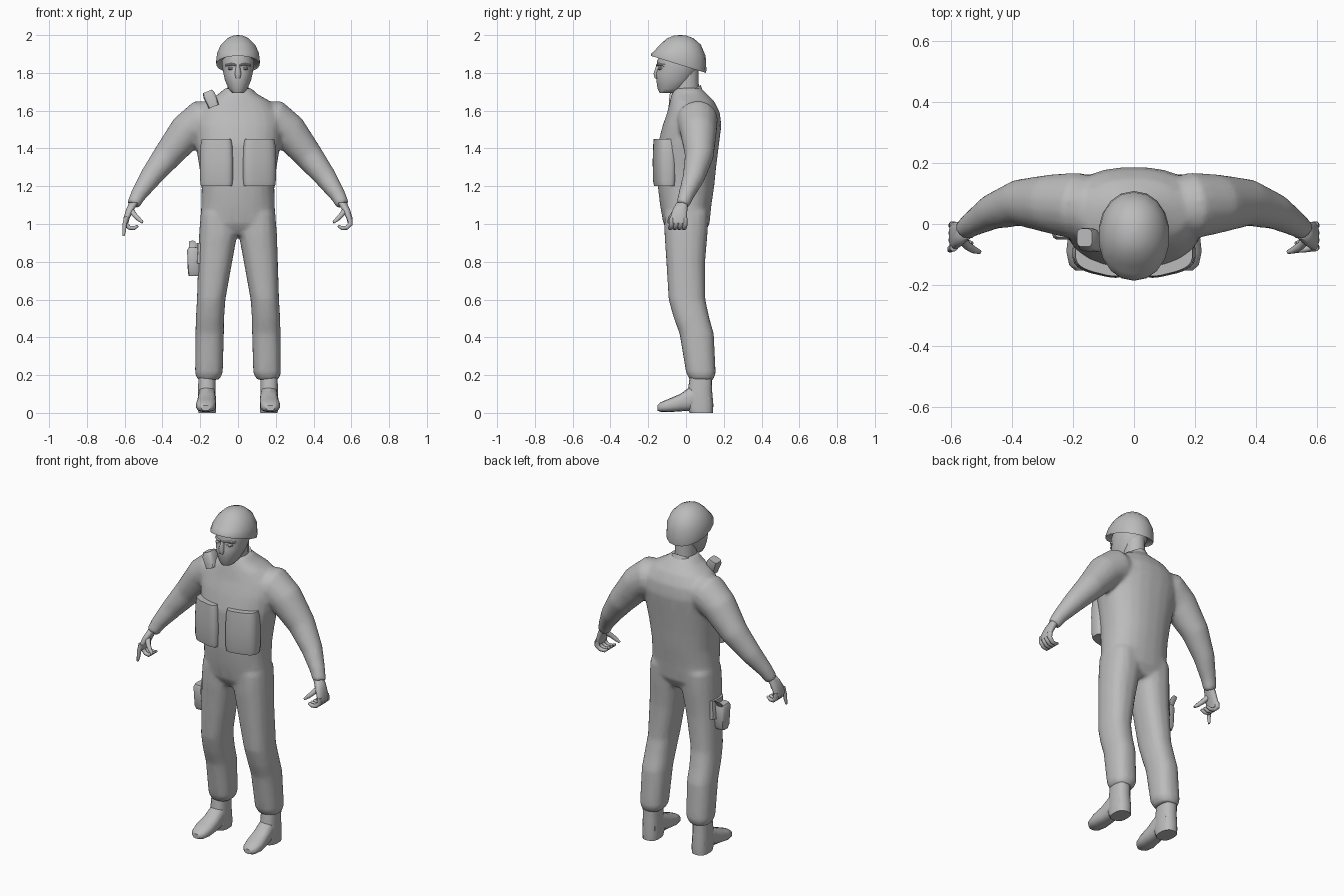
import bpy, bmesh, math
from mathutils import Vector as V

grey = bpy.data.materials.new("plain_grey")
grey.diffuse_color = (0.5, 0.5, 0.5, 1)


def loft(bm, rings, n=16, e=2.0):
    """Skin rings of (center, half axis u, half axis v) with closed ends."""
    rows = []
    for c, u, v in rings:
        row = []
        for i in range(n):
            a = 2 * math.pi * (i + 0.5) / n
            ca, sa = math.cos(a), math.sin(a)
            p = math.copysign(abs(ca) ** (2 / e), ca)
            q = math.copysign(abs(sa) ** (2 / e), sa)
            row.append(bm.verts.new(V(c) + V(u) * p + V(v) * q))
        rows.append(row)
    faces = [bm.faces.new(rows[0][::-1]), bm.faces.new(rows[-1])]
    for a, b in zip(rows, rows[1:]):
        for i in range(n):
            j = (i + 1) % n
            faces.append(bm.faces.new((a[i], a[j], b[j], b[i])))
    bmesh.ops.recalc_face_normals(bm, faces=faces)


def levels(rows):
    """Horizontal rings from (z, x min, x max, y front, y back)."""
    return [(((a + b) / 2, (f + k) / 2, z), ((b - a) / 2, 0, 0), (0, (k - f) / 2, 0))
            for z, a, b, f, k in rows]


def path(points):
    """Rings square to a path of (x, y, z, radius)."""
    out = []
    for i, p in enumerate(points):
        a, b = points[max(i - 1, 0)], points[min(i + 1, len(points) - 1)]
        d = (V(b[:3]) - V(a[:3])).normalized()
        u = d.cross(V((0, 1, 0))).normalized()
        out.append((V(p[:3]), u * p[3], d.cross(u) * p[3]))
    return out


def flip(points, s):
    return [(p[0] * s, *p[1:]) for p in points]


def finish(name, bm, angle=40):
    me = bpy.data.meshes.new(name)
    bm.to_mesh(me)
    bm.free()
    me.materials.append(grey)
    me.shade_smooth()
    me.set_sharp_from_angle(angle=math.radians(angle))
    ob = bpy.data.objects.new(name, me)
    bpy.context.collection.objects.link(ob)
    return ob


def part(name, rings, n=16, e=2.0, angle=40):
    bm = bmesh.new()
    loft(bm, rings, n, e)
    return finish(name, bm, angle)


# Suit: torso, legs and sleeves fused into one skin
suit = bmesh.new()
torso = [(0.94, 0.12, -0.08, 0.09), (1.0, 0.2, -0.12, 0.125), (1.1, 0.195, -0.138, 0.135),
         (1.2, 0.193, -0.15, 0.15), (1.3, 0.205, -0.15, 0.16), (1.42, 0.225, -0.15, 0.175),
         (1.52, 0.235, -0.125, 0.188), (1.59, 0.22, -0.1, 0.18), (1.65, 0.17, -0.085, 0.15),
         (1.69, 0.1, -0.075, 0.11), (1.72, 0.07, -0.06, 0.08)]
loft(suit, levels([(z, -r, r, f, k) for z, r, f, k in torso]), 24, 2.3)
leg = [(1.06, 0.01, 0.198, -0.115, 0.12), (0.95, 0.002, 0.207, -0.115, 0.115),
       (0.8, 0.03, 0.212, -0.105, 0.102), (0.6, 0.066, 0.218, -0.093, 0.103),
       (0.5, 0.073, 0.224, -0.065, 0.125), (0.42, 0.074, 0.226, -0.035, 0.148),
       (0.21, 0.08, 0.228, 0.0, 0.158), (0.175, 0.1, 0.215, 0.02, 0.145)]
arm = [(0.1, 0.05, 1.56, 0.09), (0.19, 0.06, 1.55, 0.11), (0.27, 0.066, 1.49, 0.098),
       (0.375, 0.07, 1.36, 0.077), (0.465, 0.04, 1.245, 0.059), (0.53, 0.0, 1.15, 0.042),
       (0.555, -0.018, 1.1, 0.036)]
for s in (1, -1):
    loft(suit, levels([(z, a * s, b * s, f, k) for z, a, b, f, k in leg]), 16, 2.4)
    loft(suit, path(flip(arm, s)), 16)
body = finish("suit", suit, 180)
m = body.modifiers.new("fuse", 'REMESH')
m.mode, m.voxel_size, m.use_smooth_shade = 'VOXEL', 0.011, True
m = body.modifiers.new("soften", 'SMOOTH')
m.factor, m.iterations = 0.5, 8
m = body.modifiers.new("reduce", 'DECIMATE')
m.ratio = 0.25

# Hands: palm, thumb, curled fingers, one pointing finger on the right
for s, side in ((1, "left"), (-1, "right")):
    bm = bmesh.new()
    loft(bm, [((0.55 * s, -0.02, 1.115), (0.026, 0, 0), (0, 0.03, 0)),
              ((0.572 * s, -0.032, 1.075), (0.022, 0, 0), (0, 0.04, 0)),
              ((0.59 * s, -0.04, 1.03), (0.017, 0, 0), (0, 0.046, 0)),
              ((0.594 * s, -0.04, 1.005), (0.013, 0, 0), (0, 0.043, 0))], 12, 2.5)
    for i in range(4):
        y = -0.076 + 0.024 * i
        pts = [(0.592, y, 1.03, 0.014), (0.595, y, 1.0, 0.014), (0.575, y - 0.004, 0.98, 0.012),
               (0.55, y - 0.008, 0.978, 0.011), (0.53, y - 0.012, 0.99, 0.007)]
        if s < 0 and i == 0:
            pts = [(0.59, y, 1.04, 0.014), (0.6, y - 0.004, 1.0, 0.012),
                   (0.602, y - 0.008, 0.965, 0.01), (0.606, y - 0.01, 0.937, 0.006)]
        loft(bm, path(flip(pts, s)), 8)
    thumb = [(0.568, -0.045, 1.075, 0.016), (0.545, -0.072, 1.045, 0.014),
             (0.525, -0.085, 1.025, 0.012), (0.505, -0.092, 1.008, 0.007)]
    loft(bm, path(flip(thumb, s)), 8)
    finish(side + "_hand", bm, 60)

# Boots: ankle shaft, foot and heel
for s, side in ((1, "left"), (-1, "right")):
    bm = bmesh.new()
    loft(bm, levels([(0.23, 0.12 * s, 0.21 * s, 0.025, 0.14), (0.12, 0.118 * s, 0.212 * s, 0.01, 0.138),
                     (0.04, 0.115 * s, 0.213 * s, 0.0, 0.145), (0.0, 0.117 * s, 0.211 * s, 0.02, 0.142)]), 14, 2.6)
    foot = [(0.12, 0.164, 0.042, 0.01, 0.12), (0.03, 0.164, 0.046, 0.012, 0.145),
            (-0.03, 0.166, 0.05, 0.008, 0.1), (-0.09, 0.17, 0.053, 0.004, 0.075),
            (-0.135, 0.171, 0.042, 0.006, 0.056), (-0.152, 0.171, 0.022, 0.012, 0.04)]
    loft(bm, [((x * s, y, (lo + hi) / 2), (w, 0, 0), (0, 0, (hi - lo) / 2))
              for y, x, w, lo, hi in foot], 14, 2.6)
    finish(side + "_boot", bm)

# Neck and sloped collar
part("neck", levels([(1.62, -0.06, 0.06, -0.06, 0.07), (1.72, -0.056, 0.056, -0.07, 0.068),
                     (1.84, -0.056, 0.056, -0.06, 0.065)]), 14)
part("collar", [((0, 0.01, 1.64), (0.1, 0, 0), (0, 0.095, 0.045)),
                ((0, 0.002, 1.672), (0.08, 0, 0), (0, 0.084, 0.045)),
                ((0, 0, 1.692), (0.071, 0, 0), (0, 0.08, 0.045))], 16)

# Masked head with brow, nose and eyes
part("head", levels([(1.693, -0.032, 0.032, -0.138, -0.06), (1.715, -0.05, 0.05, -0.15, -0.01),
                     (1.76, -0.07, 0.07, -0.157, 0.03), (1.8, -0.079, 0.079, -0.16, 0.055),
                     (1.83, -0.084, 0.084, -0.148, 0.068), (1.86, -0.086, 0.086, -0.155, 0.072),
                     (1.93, -0.075, 0.075, -0.12, 0.06)]), 18, 2.1, 60)
part("nose", levels([(1.77, -0.012, 0.012, -0.165, -0.14), (1.795, -0.019, 0.019, -0.174, -0.13),
                     (1.845, -0.009, 0.009, -0.157, -0.13)]), 8, 2, 60)
for s, side in ((1, "left"), (-1, "right")):
    part(side + "_eye", [((0.036 * s, y, 1.823), (w, 0, 0), (0, 0, h))
                         for y, w, h in ((-0.12, 0.02, 0.01), (-0.14, 0.018, 0.009), (-0.147, 0.009, 0.004))], 8)
    part(side + "_brow", [((0.012 * s, -0.152, 1.842), (0, 0.008, 0), (0, 0, 0.006)),
                          ((0.036 * s, -0.144, 1.846), (0, 0.01, 0), (0, 0, 0.007)),
                          ((0.066 * s, -0.115, 1.84), (0, 0.009, 0), (0, 0, 0.006))], 8)

# Helmet with forward brim
part("helmet", [((0, -0.035, 1.862), (0.1, 0, 0), (0, 0.13, -0.04)),
                ((0, -0.04, 1.845), (0.115, 0, 0), (0, 0.146, -0.045)),
                ((0, -0.038, 1.86), (0.117, 0, 0), (0, 0.146, -0.042)),
                ((0, -0.03, 1.905), (0.112, 0, 0), (0, 0.134, -0.015)),
                ((0, -0.03, 1.95), (0.091, 0, 0), (0, 0.108, 0)),
                ((0, -0.03, 1.983), (0.058, 0, 0), (0, 0.07, 0)),
                ((0, -0.03, 1.997), (0.026, 0, 0), (0, 0.034, 0)),
                ((0, -0.03, 2.0), (0.004, 0, 0), (0, 0.005, 0))], 18, 2.1, 50)

# Chest pouches angled around the front
for s, side in ((1, "left"), (-1, "right")):
    part(side + "_chest_pouch",
         [((0.114 * s, -0.115, z), (w * s, 0.02, 0), (0, d, 0))
          for z, w, d in ((1.2, 0.083, 0.045), (1.23, 0.087, 0.051), (1.33, 0.088, 0.053),
                          (1.42, 0.084, 0.05), (1.45, 0.078, 0.047))], 20, 3.2)

# Shoulder radio, tilted
part("radio", [((-0.162, -0.045, 1.702), (0.025, 0, 0.01), (0, 0.03, 0)),
               ((-0.152, -0.05, 1.68), (0.031, 0, 0.013), (0, 0.038, 0)),
               ((-0.128, -0.06, 1.622), (0.027, 0, 0.011), (0, 0.032, 0))], 12, 4)

# Thigh holster with pistol grip
part("holster", levels([(0.725, -0.262, -0.205, -0.035, 0.02), (0.745, -0.266, -0.2, -0.045, 0.03),
                        (0.86, -0.27, -0.2, -0.052, 0.035), (0.875, -0.262, -0.2, -0.045, 0.03)]), 12, 4)
part("pistol_grip", [((-0.24, 0.0, 0.83), (0.018, 0, 0), (0, 0.02, 0.02)),
                     ((-0.242, 0.02, 0.87), (0.019, 0, 0), (0, 0.02, 0.015)),
                     ((-0.242, 0.045, 0.9), (0.018, 0, 0), (0, 0.018, 0.012))], 10, 3)
part("holster_strap", levels([(0.79, -0.225, -0.1, -0.06, 0.06), (0.9, -0.22, -0.1, -0.06, 0.06)]), 12, 4)
